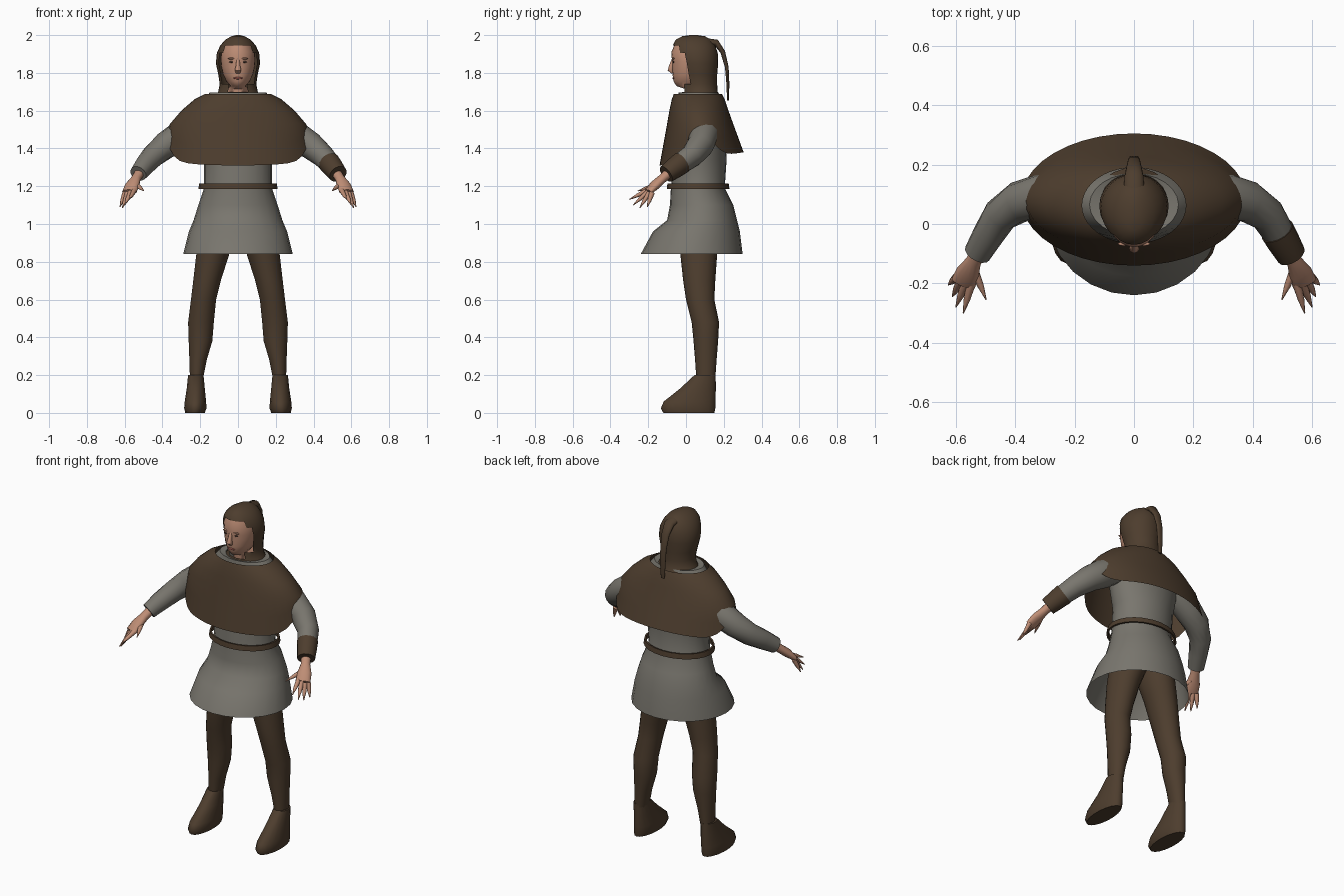
import bpy
import bmesh
import math
from mathutils import Vector

cube = bpy.data.objects.get("Cube")
if cube:
    bpy.data.objects.remove(cube)


def material(name, rgb):
    m = bpy.data.materials.new(name)
    m.use_nodes = True
    m.diffuse_color = (*rgb, 1)
    bsdf = next(n for n in m.node_tree.nodes if n.type == 'BSDF_PRINCIPLED')
    bsdf.inputs["Base Color"].default_value = (*rgb, 1)
    bsdf.inputs["Roughness"].default_value = 0.9
    return m


BROWN = material("brown wool", (0.075, 0.047, 0.027))
GREY = material("grey linen", (0.19, 0.18, 0.155))
SKIN = material("skin", (0.52, 0.27, 0.18))
LIPS = material("lips", (0.3, 0.09, 0.07))
EYES = material("eyes", (0.07, 0.04, 0.03))


def finish(name, bm, mat, angle=50):
    bmesh.ops.recalc_face_normals(bm, faces=bm.faces)
    mesh = bpy.data.meshes.new(name)
    bm.to_mesh(mesh)
    bm.free()
    mesh.materials.append(mat)
    ob = bpy.data.objects.new(name, mesh)
    bpy.context.collection.objects.link(ob)
    bpy.ops.object.select_all(action='DESELECT')
    ob.select_set(True)
    bpy.context.view_layer.objects.active = ob
    bpy.ops.object.shade_smooth_by_angle(angle=math.radians(angle))
    return ob


def ellipse(z, x0, x1, y0, y1, n=24):
    """Level ring filling the box x0..x1, y0..y1; point 0 is at the front."""
    ring = []
    for i in range(n):
        a = 2 * math.pi * i / n
        ring.append(Vector(((x0 + x1) / 2 + (x1 - x0) / 2 * math.sin(a),
                            (y0 + y1) / 2 - (y1 - y0) / 2 * math.cos(a), z)))
    return ring


def loft(name, rings, mat, caps=(False, False), skip=None, angle=50):
    """Skin a list of rings; skip(row, column) leaves faces out."""
    bm = bmesh.new()
    rows = [[bm.verts.new(p) for p in r] for r in rings]
    n = len(rows[0])
    for j in range(len(rows) - 1):
        for i in range(n):
            if not (skip and skip(j, i)):
                k = (i + 1) % n
                bm.faces.new((rows[j][i], rows[j][k], rows[j + 1][k], rows[j + 1][i]))
    for use, row in zip(caps, (rows[0], rows[-1])):
        if use:
            bm.faces.new(row)
    return finish(name, bm, mat, angle)


def tube(name, path, mat, s=1, n=14, caps=(True, True)):
    """Skin a path of (x, y, z, half width, half height); s mirrors x."""
    pts = [Vector((p[0] * s, p[1], p[2])) for p in path]
    rings = []
    for i, p in enumerate(pts):
        t = (pts[min(i + 1, len(pts) - 1)] - pts[max(i - 1, 0)]).normalized()
        side = Vector((1, 0, 0)) if abs(t.x) < 0.01 else t.cross(Vector((0, 0, 1))).normalized()
        up = side.cross(t).normalized()
        a, b = path[i][3:]
        rings.append([p + side * a * math.cos(q) + up * b * math.sin(q)
                      for q in (2 * math.pi * k / n for k in range(n))])
    return loft(name, rings, mat, caps)


def blob(name, loc, size, mat):
    bm = bmesh.new()
    bmesh.ops.create_uvsphere(bm, u_segments=12, v_segments=8, radius=1)
    for v in bm.verts:
        v.co = Vector(loc) + Vector([a * b for a, b in zip(v.co, size)])
    return finish(name, bm, mat)


def body(profile):
    """Centred rings from (z, half width, front y, back y)."""
    return [ellipse(z, -w, w, f, b) for z, w, f, b in profile]


# Tunic: flared skirt kicking out at the front, waist, chest and shoulders
loft("tunic", body([
    (0.84, .29, -.24, .30), (0.96, .26, -.175, .285), (1.02, .235, -.10, .27),
    (1.10, .21, -.085, .25), (1.19, .18, -.08, .205), (1.34, .18, -.068, .215),
    (1.46, .21, -.06, .21), (1.58, .22, -.05, .19), (1.65, .19, -.045, .18),
    (1.695, .15, -.04, .17), (1.69, .115, -.02, .16)]), GREY)

# Belt: loose flat band around the waist
band = [(1.185, .21, -.102, .23), (1.215, .205, -.098, .226),
        (1.215, .195, -.09, .218), (1.185, .198, -.092, .22)]
loft("belt", body(band + band[:1]), BROWN, angle=30)

# Shoulder cape: hem dips front and back, and lifts over the arms
rings = [ellipse(z, -w, w, f, b, 40) for z, w, f, b in (
    (1.688, .175, -.065, .19), (1.66, .23, -.075, .205),
    (1.60, .30, -.088, .225), (1.53, .36, -.10, .25))]
hem = ellipse(0, -.38, .38, -.14, .305, 40)
for p in hem:
    c = abs(p.x) / .38
    p.z = 1.31 + 0.07 * (p.y + .14) / .445 + 0.12 * c ** 12
rings.append([a.lerp(b, 0.5) for a, b in zip(rings[-1], hem)])
rings.append(hem)
loft("shoulder_cape", rings, BROWN)

# Hood with an opening for the face
hood = [(1.66, .135, -.035, .19), (1.70, .105, -.02, .168), (1.74, .097, -.02, .165),
        (1.79, .104, -.035, .165), (1.85, .117, -.05, .17), (1.905, .112, -.065, .168),
        (1.945, .094, -.07, .155), (1.975, .068, -.055, .135),
        (1.994, .035, -.02, .10), (2.0, .01, .02, .06)]


def opening(row, col):
    reach = {1: 2, 2: 4, 3: 4, 4: 4, 5: 3}.get(row, 0)
    return col < reach or col >= 24 - reach


loft("hood", body(hood), BROWN, (False, True), opening)
tube("hood_tail", [(0, .10, 1.965, .035, .02), (0, .16, 1.96, .032, .018),
                   (0, .195, 1.91, .025, .013), (0, .216, 1.83, .02, .01),
                   (0, .222, 1.74, .018, .008), (0, .222, 1.655, .012, .005)], BROWN)

# Head and face
loft("head", body([
    (1.66, .06, .0, .13), (1.715, .06, -.005, .13), (1.73, .04, -.05, .11),
    (1.755, .062, -.066, .12), (1.79, .079, -.071, .13), (1.83, .088, -.073, .14),
    (1.86, .091, -.074, .14), (1.91, .09, -.078, .14), (1.955, .07, -.058, .12)]),
    SKIN, (True, True))
tube("nose", [(0, -.066, 1.875, .008, .008), (0, -.077, 1.84, .011, .012),
              (0, -.082, 1.815, .017, .016), (0, -.072, 1.80, .012, .006)], SKIN)
blob("mouth", (0, -.066, 1.772), (.026, .006, .006), LIPS)
for s, side in ((1, "left"), (-1, "right")):
    blob(side + "_eye", (.034 * s, -.066, 1.858), (.014, .004, .005), EYES)
    blob(side + "_brow", (.034 * s, -.067, 1.876), (.02, .007, .005), SKIN)

# Limbs, mirrored left and right
for s, side in ((1, "left"), (-1, "right")):
    def limb(profile):
        return [ellipse(z, a * s, b * s, f, k, 18) for z, a, b, f, k in profile]

    loft(side + "_leg", limb([
        (1.08, .0, .16, -.04, .17), (0.95, .0, .20, -.045, .18), (0.84, .045, .222, -.03, .165),
        (0.70, .09, .238, -.015, .155), (0.60, .115, .25, .0, .15), (0.48, .127, .265, .03, .175),
        (0.38, .135, .262, .04, .17), (0.28, .165, .258, .048, .162),
        (0.18, .185, .255, .055, .155)]), BROWN, (True, True))
    loft(side + "_shoe", limb([
        (0.2, .182, .265, .045, .157), (0.13, .175, .272, -.03, .158),
        (0.06, .168, .283, -.118, .156), (0.025, .166, .286, -.133, .155),
        (0.0, .175, .28, -.12, .15)]), BROWN, (True, True))
    tube(side + "_sleeve", [
        (.20, .10, 1.53, .07, .07), (.30, .095, 1.47, .078, .08), (.385, .075, 1.415, .07, .072),
        (.45, .03, 1.36, .06, .062), (.49, -.035, 1.315, .053, .055),
        (.528, -.10, 1.267, .046, .045)], GREY, s)

    # Hand: flat palm with pointed fingers and thumb
    tube(side + "_palm", [
        (.515, -.08, 1.28, .028, .026), (.54, -.125, 1.24, .026, .024),
        (.56, -.165, 1.205, .04, .025), (.575, -.2, 1.17, .042, .016)], SKIN, s)
    fingers = [((.548, -.20, 1.18), (.575, -.30, 1.13)),
               ((.567, -.20, 1.172), (.60, -.28, 1.10)),
               ((.585, -.195, 1.165), (.612, -.245, 1.085)),
               ((.598, -.18, 1.165), (.625, -.205, 1.09)),
               ((.54, -.15, 1.21), (.498, -.255, 1.175))]
    for i, (base, tip) in enumerate(fingers):
        mid = [b * .45 + t * .55 for b, t in zip(base, tip)]
        tube(f"{side}_{'thumb' if i == 4 else 'finger_' + str(i + 1)}", [
            (*base, .015, .014), (*mid, .011, .010), (*tip, .002, .002)], SKIN, s, 8)

# Leather cuff worn on the left forearm only
tube("left_cuff", [(.482, -.022, 1.325, .058, .06), (.505, -.062, 1.296, .055, .056),
                   (.53, -.105, 1.264, .05, .049)], BROWN, 1)
